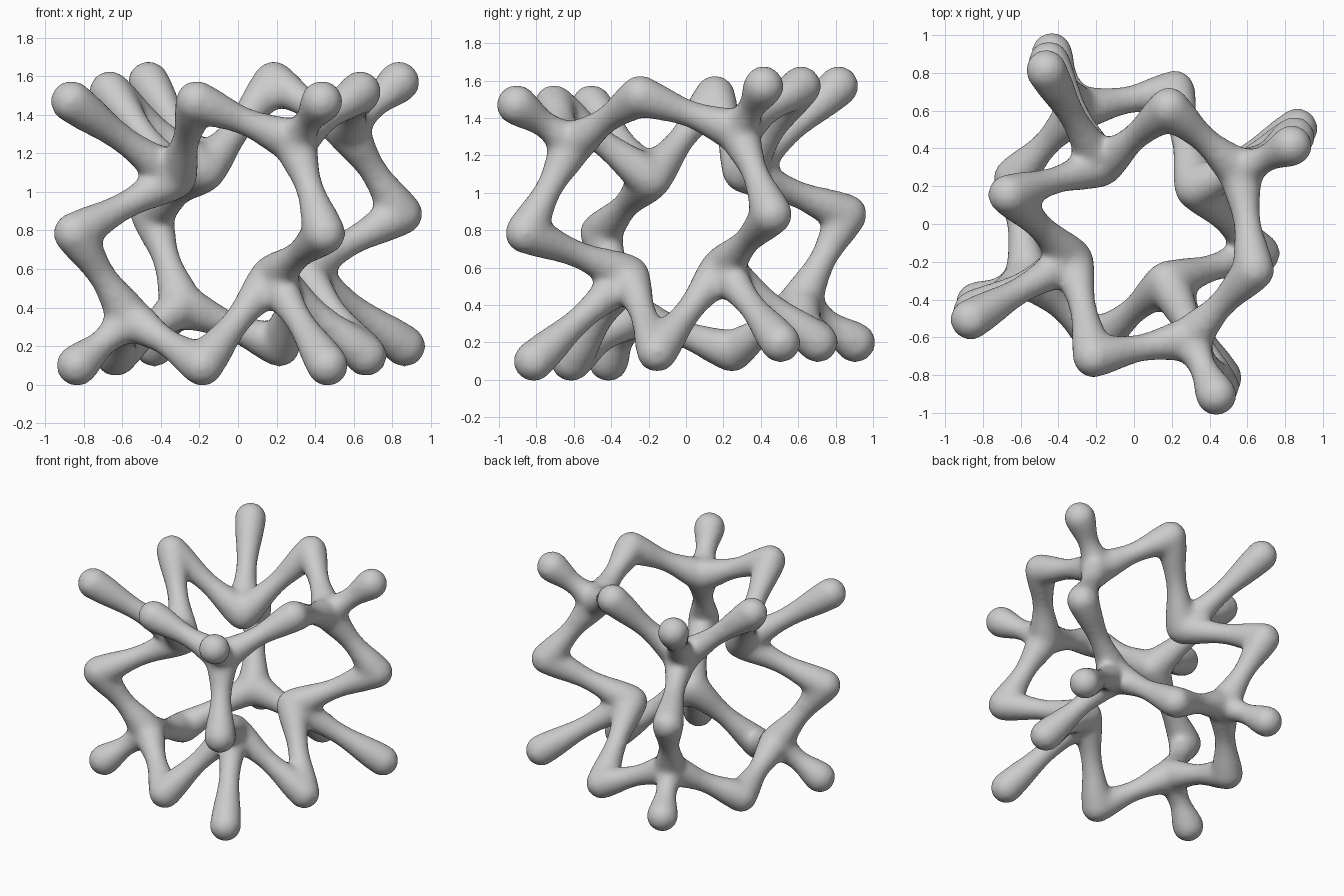
import bpy, bmesh, math
from mathutils import Vector
from itertools import product

if "Cube" in bpy.data.objects:
    bpy.data.objects.remove(bpy.data.objects["Cube"])

# Tilted cube frame that carries the whole cage
C = Vector((0, 0, 0.835))
A = Vector((0.65, -0.20, 0.0))
B = Vector((0.20, 0.66, 0.05))
D = Vector((-0.015, -0.045, 0.685))
OUTER, INNER = 0.67, 0.375         # how far the joints sit along the diagonals
R_TIP, R_NECK, R_JOINT = 0.112, 0.075, 0.112


def at(i, j, k):
    return C + A * i + B * j + D * k


bm = bmesh.new()


def ball(p, r):
    g = bmesh.ops.create_icosphere(bm, subdivisions=3, radius=r)
    bmesh.ops.translate(bm, verts=g["verts"], vec=p)


def strut(p, q, r0, r1, steps=14, sides=20):
    """Round bar from p to q, waisted in the middle."""
    rot = (q - p).to_track_quat('Z', 'Y')
    rings = []
    for s in range(steps + 1):
        t = s / steps
        end = r0 if t < 0.5 else r1
        r = R_NECK + (end - R_NECK) * abs(math.cos(math.pi * t)) ** 2
        rings.append([bm.verts.new(p.lerp(q, t) + rot @ Vector(
            (r * math.cos(a), r * math.sin(a), 0)))
            for a in (2 * math.pi * n / sides for n in range(sides))])
    for lo, hi in zip(rings, rings[1:]):
        for n in range(sides):
            m = (n + 1) % sides
            bm.faces.new((lo[n], lo[m], hi[m], hi[n]))
    bm.faces.new(rings[0][::-1])
    bm.faces.new(rings[-1])


# Eight joints, each with an outward spoke and three struts to the edge middles
for i, j, k in product((-1, 1), repeat=3):
    s = OUTER if i * k > 0 else INNER
    joint = at(i * s, j * s, k * s)
    tip = at(i, j, k)
    ball(joint, R_JOINT)
    ball(tip, R_TIP)
    strut(tip, joint, R_TIP * 0.97, R_JOINT)
    for mid in ((0, j, k), (i, 0, k), (i, j, 0)):
        strut(at(*mid), joint, R_TIP * 0.97, R_JOINT)

# Rounded bends at the twelve edge middles
for e in product((-1, 0, 1), repeat=3):
    if e.count(0) == 1:
        ball(at(*e), R_TIP)

bmesh.ops.recalc_face_normals(bm, faces=bm.faces[:])
mesh = bpy.data.meshes.new("cage_lattice")
bm.to_mesh(mesh)
bm.free()
cage = bpy.data.objects.new("cage_lattice", mesh)
bpy.context.collection.objects.link(cage)

# Fuse everything into one skin and soften the joints
fuse = cage.modifiers.new("fuse", 'REMESH')
fuse.mode = 'VOXEL'
fuse.voxel_size = 0.018
fuse.use_smooth_shade = True
soft = cage.modifiers.new("soften", 'SMOOTH')
soft.factor = 0.5
soft.iterations = 26
